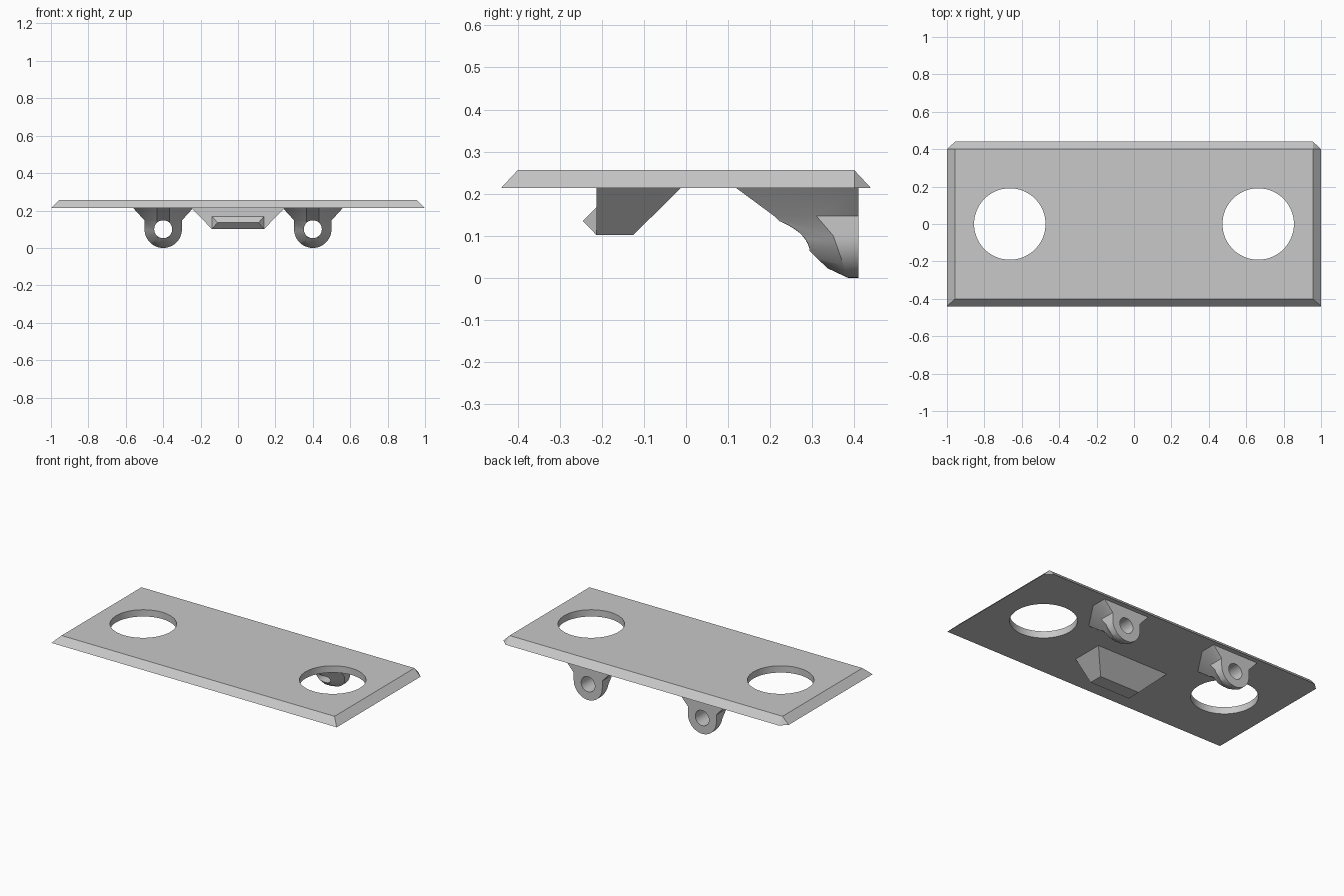
import bpy, bmesh, math

if "Cube" in bpy.data.objects:
    bpy.data.objects.remove(bpy.data.objects["Cube"])

grey = bpy.data.materials.new("light_grey")
grey.diffuse_color = (0.58, 0.58, 0.58, 1)
grey.use_nodes = True
grey.node_tree.nodes["Principled BSDF"].inputs["Base Color"].default_value = grey.diffuse_color


def make(name, verts, faces):
    mesh = bpy.data.meshes.new(name)
    mesh.from_pydata(verts, [], faces)
    bm = bmesh.new()
    bm.from_mesh(mesh)
    bmesh.ops.remove_doubles(bm, verts=bm.verts, dist=1e-5)
    bmesh.ops.dissolve_degenerate(bm, edges=bm.edges, dist=1e-5)
    bmesh.ops.recalc_face_normals(bm, faces=bm.faces)
    bm.to_mesh(mesh)
    bm.free()
    obj = bpy.data.objects.new(name, mesh)
    bpy.context.collection.objects.link(obj)
    mesh.materials.append(grey)
    return obj


def drill(obj, loc, radius, depth, rot=(0, 0, 0)):
    """Cut a round through-hole."""
    bpy.ops.mesh.primitive_cylinder_add(vertices=64, radius=radius, depth=depth,
                                        location=loc, rotation=rot)
    cutter = bpy.context.object
    cutter.hide_render = True
    cutter.data.materials.append(grey)
    mod = obj.modifiers.new("hole", 'BOOLEAN')
    mod.operation, mod.solver, mod.object = 'DIFFERENCE', 'EXACT', cutter
    bpy.context.view_layer.objects.active = obj
    bpy.ops.object.modifier_apply(modifier=mod.name)
    bpy.data.objects.remove(cutter)


def smooth(obj):
    bpy.ops.object.select_all(action='DESELECT')
    obj.select_set(True)
    bpy.context.view_layer.objects.active = obj
    bpy.ops.object.shade_smooth_by_angle(angle=math.radians(30))


Z0, Z1 = 0.213, 0.256

# Bevelled plate: sharp front corners, clipped back corners
base = [(-1, -.44), (1, -.44), (1, .4), (.957, .44), (-.957, .44), (-1, .4)]
top = [(-.957, -.4), (.957, -.4), (.957, .4), (-.957, .4)]
plate = make("plate", [(x, y, Z0) for x, y in base] + [(x, y, Z1) for x, y in top],
             [(0, 1, 2, 3, 4, 5), (6, 7, 8, 9), (0, 1, 7, 6), (1, 2, 8, 7),
              (2, 3, 8), (3, 4, 9, 8), (4, 5, 9), (5, 0, 6, 9)])
for s in (-1, 1):
    drill(plate, (s * .664, 0, .23), .191, .3)
smooth(plate)

# Central tapered block with a sloping back
BOX = [(0, 1, 2, 3), (4, 5, 6, 7), (0, 1, 5, 4), (1, 2, 6, 5), (2, 3, 7, 6), (3, 0, 4, 7)]
make("centre_block",
     [(-.25, -.213, Z0), (.25, -.213, Z0), (.25, -.013, Z0), (-.25, -.013, Z0),
      (-.14, -.213, .102), (.14, -.213, .102), (.14, -.125, .102), (-.14, -.125, .102)], BOX)

# Catch ridge on the front of the block
make("catch_ridge",
     [(-.138, -.213, .102), (.138, -.213, .102), (.138, -.213, .168), (-.138, -.213, .168),
      (-.11, -.245, .135), (.11, -.245, .135)],
     [(0, 1, 2, 3), (0, 1, 5, 4), (3, 2, 5, 4), (0, 3, 4), (1, 2, 5)])


# Pierced lugs: back outline, shoulder and narrow sloping nose lofted together
def lug(name, cx):
    back = [(.16, .41, Z0), (.10, .41, .147)]
    shoulder = [(.16, .31, Z0), (.10, .31, .147)]
    nose = [(.033, .12, Z0), (.033, .212, .145)]
    n = 12
    for i in range(n + 1):
        a = math.pi / 2 * i / n
        c, s = max(0, math.cos(a)), math.sin(a)
        if i == n:
            c = 0
        x, z = .1 * c, .1 - .1 * s
        back.append((x, .41, z))
        shoulder.append((x, .35 + .035 * s, z))
        nose.append((.033 * c ** .3, .256 + .08 * s, .1 - .077 * s))
    rings = []
    for half in (back, shoulder, nose):
        rings += half + [(-x, y, z) for x, y, z in half[-2::-1]]
    m = len(rings) // 3
    faces = [tuple(range(m))]
    for r in (0, m):
        for i in range(m):
            j = (i + 1) % m
            faces.append((r + i, r + j, r + m + j, r + m + i))
    # nose strips between mirrored points
    for i in range(m // 2):
        quad = (2 * m + i, 2 * m + i + 1, 3 * m - 2 - i, 3 * m - 1 - i)
        faces.append(tuple(dict.fromkeys(quad)))
    obj = make(name, [(cx + x, y, z) for x, y, z in rings], faces)
    drill(obj, (cx, .25, .1), .048, .6, (math.pi / 2, 0, 0))
    smooth(obj)


lug("left_lug", -.4)
lug("right_lug", .4)
